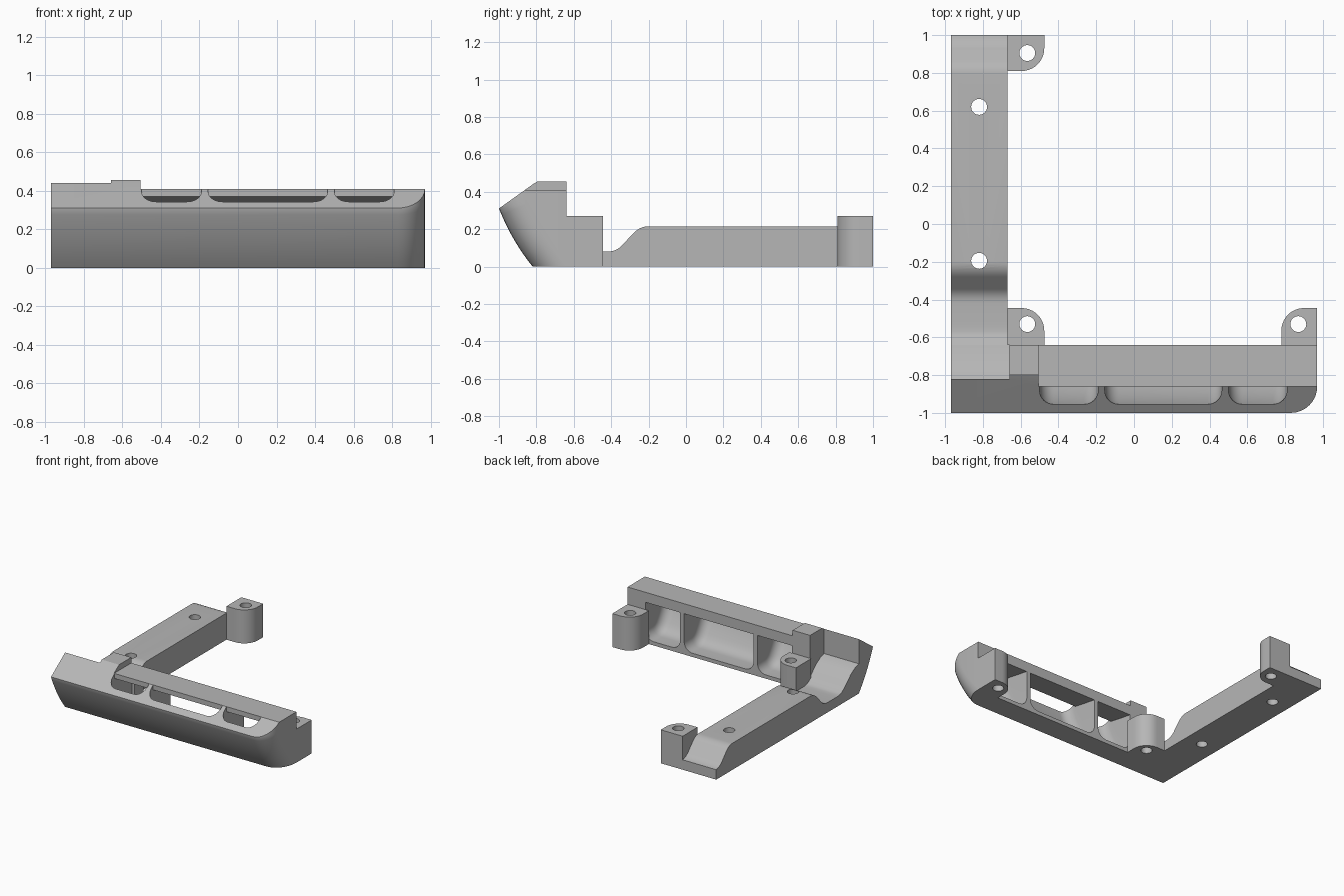
import bpy, bmesh, math
from mathutils import Vector

if "Cube" in bpy.data.objects:
    bpy.data.objects.remove(bpy.data.objects["Cube"], do_unlink=True)

GREY = (0.47, 0.47, 0.47, 1)
mat = bpy.data.materials.new("plain grey")
mat.use_nodes = True
mat.diffuse_color = GREY
mat.node_tree.nodes["Principled BSDF"].inputs["Base Color"].default_value = GREY
mat.node_tree.nodes["Principled BSDF"].inputs["Roughness"].default_value = 0.6


def prism(name, pts, lo, hi, axis="x", chain=None, ends=(), radius=0):
    """Extrude an outline along an axis; round the rim along the chain of points."""
    bm = bmesh.new()
    place = (lambda p, t: (t, *p)) if axis == "x" else (lambda p, t: (*p, t))
    base = bm.faces.new([bm.verts.new(place(p, lo)) for p in pts])
    top = bmesh.ops.extrude_face_region(bm, geom=[base], use_keep_orig=True)["geom"]
    moved = [v for v in top if isinstance(v, bmesh.types.BMVert)]
    bmesh.ops.translate(bm, verts=moved, vec=place((0, 0), hi - lo))
    bmesh.ops.recalc_face_normals(bm, faces=bm.faces)
    if chain:
        def on_chain(v):
            return any((Vector(p) - v.co.yz).length < 1e-4 for p in chain)
        rim = [e for e in bm.edges if all(on_chain(v) for v in e.verts)
               and any(all(abs(v.co.x - x) < 1e-4 for v in e.verts) for x in ends)]
        bmesh.ops.bevel(bm, geom=rim, offset=radius, offset_type="OFFSET", segments=8,
                        profile=0.5, affect="EDGES", clamp_overlap=False)
        bmesh.ops.recalc_face_normals(bm, faces=bm.faces)
    mesh = bpy.data.meshes.new(name)
    bm.to_mesh(mesh)
    bm.free()
    mesh.materials.append(mat)
    obj = bpy.data.objects.new(name, mesh)
    bpy.context.scene.collection.objects.link(obj)
    return obj


def activate(obj):
    bpy.ops.object.select_all(action="DESELECT")
    obj.select_set(True)
    bpy.context.view_layer.objects.active = obj


def cut(obj, cutter):
    cutter.hide_render = True
    mod = obj.modifiers.new("cut", "BOOLEAN")
    mod.operation, mod.solver, mod.object = "DIFFERENCE", "EXACT", cutter
    activate(obj)
    bpy.ops.object.modifier_apply(modifier=mod.name)
    bpy.data.objects.remove(cutter, do_unlink=True)


def drill(obj, x, y, r=0.042):
    ring = [(x + r * math.cos(a * math.tau / 32), y + r * math.sin(a * math.tau / 32))
            for a in range(32)]
    cut(obj, prism("drill", ring, -0.1, 0.6, "z"))


def finish(obj):
    activate(obj)
    bpy.ops.object.shade_smooth_by_angle(angle=math.radians(30))


def arc(a, b, c, n=10):
    """Quadratic curve from a to c pulled towards b."""
    a, b, c = map(Vector, (a, b, c))
    return [tuple(a * (1 - t) ** 2 + b * 2 * t * (1 - t) + c * t * t)
            for t in (i / n for i in range(n + 1))]


# Front bar: bulging front, rounded at the right end
front = arc((-0.82, 0), (-0.93, 0.135), (-1, 0.31)) + [(-1, 0.6)]
bar = prism("front_bar", [(-0.64, 0)] + front + [(-0.64, 0.6)], -0.97, 0.97,
            chain=front, ends=[0.97], radius=0.14)

# Sloped upper front and flat tops at two heights
cut(bar, prism("slope", [(-1.1, 0.239), (-0.82, 0.439), (-0.795, 0.455), (-0.5, 0.455),
                         (-0.5, 0.8), (-1.1, 0.8)], -1.2, 1.2))
cut(bar, prism("step", [(-1.2, 0.41), (-0.5, 0.41), (-0.5, 0.9), (-1.2, 0.9)], -0.505, 1.2))

# Hollow behind the left corner
cut(bar, prism("corner_hollow", [(-0.82, 0.6), (-0.82, 0.24), (-0.77, 0.225), (-0.72, 0.195),
                                 (-0.64, 0.12), (-0.6, 0.085), (-0.5, 0.085), (-0.5, 0.6)],
               -1.2, -0.66))

# Three scooped pockets, open at the back and through the slope
scoop = ([(-0.6, 0.03)] + arc((-0.74, 0.03), (-0.81, 0.03), (-0.85, 0.1), 5)
         + arc((-0.85, 0.1), (-0.93, 0.22), (-0.955, 0.345), 7)[1:] + [(-0.955, 0.5)])
for lo, hi in ((-0.5, -0.19), (-0.155, 0.465), (0.5, 0.81)):
    cut(bar, prism("pocket", scoop + [(-0.86, 0.5), (-0.86, 0.37), (-0.6, 0.322)], lo, hi,
                   chain=scoop, ends=[lo, hi], radius=0.075))
finish(bar)

# Side arm with ramps at both ends
arm_top = ([(-0.64, 0.12), (-0.6, 0.092)] + arc((-0.58, 0.084), (-0.56, 0.08), (-0.53, 0.08), 4)
           + arc((-0.42, 0.08), (-0.375, 0.08), (-0.345, 0.11), 5)
           + arc((-0.28, 0.18), (-0.245, 0.215), (-0.2, 0.215), 5)
           + arc((0.79, 0.215), (0.83, 0.215), (0.86, 0.19), 5)
           + arc((0.93, 0.115), (0.96, 0.085), (1, 0.08), 5))
arm = prism("side_arm", [(-0.64, 0)] + arm_top + [(1, 0)], -0.97, -0.67)
for y in (0.62, -0.195):
    drill(arm, -0.82, y)
finish(arm)


# Screw posts: square in plan with one rounded corner
def post(name, flat_x, round_x, flat_y, round_y, hole):
    r = 0.12
    sx = math.copysign(r, round_x - flat_x)
    sy = math.copysign(r, round_y - flat_y)
    corner = [(round_x - sx + sx * math.cos(a), round_y - sy + sy * math.sin(a))
              for a in (i * math.pi / 20 for i in range(11))]
    obj = prism(name, [(flat_x, flat_y), (round_x, flat_y)] + corner + [(flat_x, round_y)],
                0, 0.27, "z")
    drill(obj, *hole)
    finish(obj)


post("front_right_post", -0.67, -0.475, -0.64, -0.445, (-0.565, -0.53))
post("front_left_post", 0.97, 0.78, -0.64, -0.445, (0.87, -0.53))
post("back_post", -0.67, -0.475, 1, 0.81, (-0.565, 0.905))
